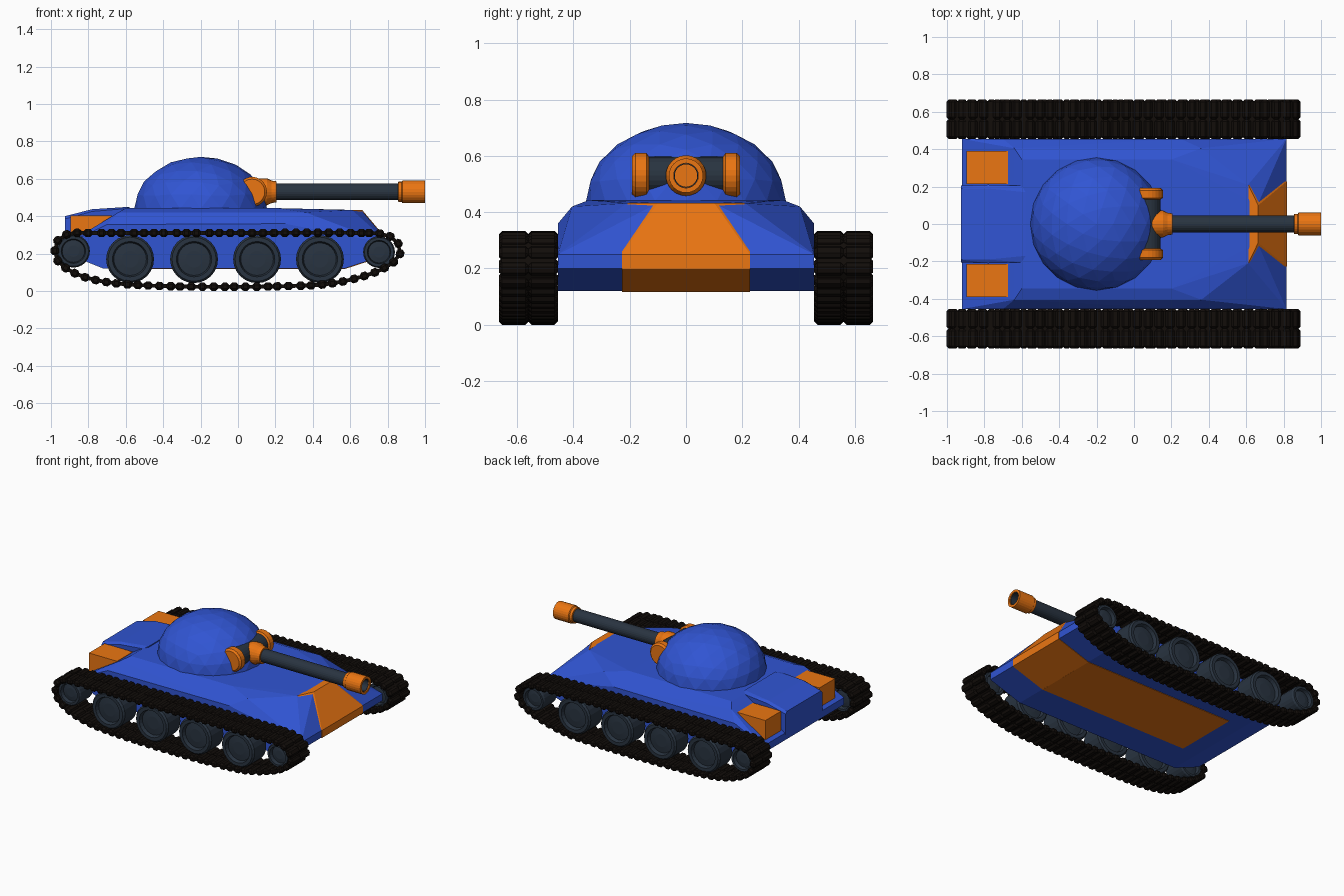
import bpy, bmesh, math
from mathutils import Vector, Matrix

if "Cube" in bpy.data.objects:
    bpy.data.objects.remove(bpy.data.objects["Cube"])


def material(name, rgb):
    m = bpy.data.materials.new(name)
    m.diffuse_color = (*rgb, 1)
    m.use_nodes = True
    m.node_tree.nodes["Principled BSDF"].inputs["Base Color"].default_value = m.diffuse_color
    return m


BLUE = material("blue_paint", (0.03, 0.09, 0.65))
ORANGE = material("orange_paint", (0.83, 0.18, 0.006))
STEEL = material("dark_steel", (0.022, 0.034, 0.052))
RUBBER = material("black_rubber", (0.006, 0.004, 0.003))


def finish(name, bm, mat):
    bmesh.ops.recalc_face_normals(bm, faces=bm.faces)
    me = bpy.data.meshes.new(name)
    bm.to_mesh(me)
    bm.free()
    me.materials.append(mat)
    ob = bpy.data.objects.new(name, me)
    bpy.context.collection.objects.link(ob)
    return ob


def hull(name, half_points, mat):
    """Faceted convex block from points mirrored across y."""
    bm = bmesh.new()
    for x, y, z in half_points:
        for s in (1, -1):
            bm.verts.new((x, y * s, z))
    res = bmesh.ops.convex_hull(bm, input=bm.verts)
    junk = {g for g in res["geom_interior"] + res["geom_unused"]
            if isinstance(g, bmesh.types.BMVert)}
    bmesh.ops.delete(bm, geom=list(junk), context='VERTS')
    return finish(name, bm, mat)


def lathe(name, profile, centre, axis, mat, sides=24):
    """Spin (radius, offset) pairs round the x or y axis."""
    bm = bmesh.new()
    c = Vector(centre)
    rings = []
    for r, d in profile:
        ring = []
        for i in range(sides):
            a = 2 * math.pi * i / sides
            u, v = r * math.cos(a), r * math.sin(a)
            p = (d, u, v) if axis == 'x' else (u, d, v)
            ring.append(bm.verts.new(c + Vector(p)))
        rings.append(ring)
    for a, b in zip(rings, rings[1:]):
        for i in range(sides):
            j = (i + 1) % sides
            bm.faces.new((a[i], a[j], b[j], b[i]))
    bm.faces.new(rings[0])
    bm.faces.new(rings[-1])
    return finish(name, bm, mat)


# Hull
hull("hull", [
    (-0.72, .455, .12), (0.57, .455, .12),
    (-0.92, .455, .20), (0.815, .455, .20),
    (-0.92, .455, .25), (0.815, .455, .25),
    (-0.70, .455, .355), (0.25, .455, .36),
    (-0.64, .405, .42), (0.36, .405, .42),
    (-0.60, .345, .443), (0.20, .345, .443),
    (0.61, .21, .432), (0.66, .10, .432)], BLUE)

# Front plate and belly strip
hull("front_plate", [
    (0.612, .208, .433), (0.664, .10, .433), (0.818, .228, .25),
    (0.818, .228, .197), (0.57, .228, .117), (0.55, .20, .25)], ORANGE)
hull("belly_strip", [(-0.60, .228, .117), (0.571, .228, .117),
                     (-0.60, .228, .15), (0.571, .228, .15)], ORANGE)

# Engine deck and rear boxes
hull("engine_deck", [
    (-0.925, .205, .24), (-0.925, .205, .385), (-0.925, .19, .40),
    (-0.78, .21, .425), (-0.78, .19, .437), (-0.60, .205, .44),
    (-0.58, .17, .45), (-0.58, .17, .30)], BLUE)
for s, side in ((1, "back"), (-1, "front")):
    bm = bmesh.new()
    bmesh.ops.create_cube(bm, size=1, matrix=Matrix.Translation((-.785, s * .3025, .33))
                          @ Matrix.Diagonal((.22, .175, .145, 1)))
    finish("rear_box_" + side, bm, ORANGE)

# Turret dome
bm = bmesh.new()
bmesh.ops.create_icosphere(bm, subdivisions=3, radius=1)
bmesh.ops.bisect_plane(bm, geom=bm.verts[:] + bm.edges[:] + bm.faces[:],
                       plane_co=(0, 0, 0), plane_no=(0, 0, 1), clear_inner=True)
bmesh.ops.holes_fill(bm, edges=[e for e in bm.edges if e.is_boundary])
bmesh.ops.transform(bm, verts=bm.verts, matrix=Matrix.Translation((-.2, 0, .44))
                    @ Matrix.Diagonal((.355, .355, .277, 1)))
finish("turret", bm, BLUE)

# Gun mount
lathe("gun_mount", [(.068, -.15), (.068, .15)], (.075, 0, .53), 'y', STEEL)
for s, side in ((1, "back"), (-1, "front")):
    lathe("mount_cap_" + side,
          [(.065, .13 * s), (.08, .14 * s), (.08, .18 * s), (.068, .192 * s)],
          (.075, 0, .53), 'y', ORANGE)

# Gun barrel, collar and hollow muzzle
gun = (0, 0, .53)
lathe("gun_collar", [(.06, .08), (.072, .12), (.072, .155), (.06, .18), (.056, .207)],
      gun, 'x', ORANGE)
lathe("gun_barrel", [(.045, .15), (.045, .90)], gun, 'x', STEEL)
lathe("muzzle", [(.044, .855), (.054, .857), (.054, .875), (.061, .88), (.061, 1.0),
                 (.044, 1.0), (.044, .91)], gun, 'x', ORANGE)
lathe("muzzle_bore", [(.0435, .90), (.0435, .993), (.04, .993), (.04, .91)],
      gun, 'x', STEEL)

# Road wheels and end wheels
WHEELS = [(-.577, .17, .128), (-.235, .17, .128), (.102, .17, .128), (.438, .17, .128),
          (-.88, .213, .088), (.754, .208, .085)]
for s, side in ((1, "back"), (-1, "front")):
    for n, (x, z, r) in enumerate(WHEELS):
        prof = [(.35 * r, .615), (.68 * r, .61), (.74 * r, .635), (.92 * r, .635), (r, .622),
                (r, .492), (.92 * r, .48), (.74 * r, .48), (.68 * r, .505), (.35 * r, .50)]
        lathe(f"wheel_{side}_{n + 1}", [(a, b * s) for a, b in prof], (x, 0, z), 'y', STEEL)

# Track centre line, resampled to even steps
CTRL = [(-.98, .215), (-.955, .15), (-.85, .085), (-.7, .047), (-.5, .03), (-.1, .022),
        (.3, .027), (.5, .04), (.7, .088), (.82, .145), (.868, .205), (.845, .27),
        (.78, .303), (.68, .31), (-.1, .31), (-.80, .31), (-.90, .307), (-.96, .275)]
N_LINKS = 68


def centre_line():
    pts = [Vector(p) for p in CTRL]
    n, dense = len(pts), []
    for i in range(n):
        a, b, c, d = (pts[(i + k) % n] for k in (-1, 0, 1, 2))
        # Limit tangents so uneven spacing cannot overshoot
        length = (c - b).length
        t0, t1 = (c - a).normalized() * length, (d - b).normalized() * length
        for k in range(40):
            t = k / 40
            dense.append(b * (2*t**3 - 3*t**2 + 1) + t0 * (t**3 - 2*t**2 + t)
                         + c * (-2*t**3 + 3*t**2) + t1 * (t**3 - t**2))
    dense.append(dense[0])
    dist = [0]
    for p, q in zip(dense, dense[1:]):
        dist.append(dist[-1] + (q - p).length)
    out, j = [], 0
    for i in range(N_LINKS):
        while dist[j + 1] < dist[-1] * i / N_LINKS:
            j += 1
        out.append(dense[j])
    return out, dist[-1] / N_LINKS


line, pitch = centre_line()

# Tracks: two chamfered pads per link, joined by a thin band
for s, side in ((1, "back"), (-1, "front")):
    bm = bmesh.new()
    band = []
    for i, p in enumerate(line):
        t = (line[(i + 1) % N_LINKS] - line[i - 1]).normalized()
        n = Vector((-t.y, t.x))
        rot = Matrix.Rotation(-math.atan2(t.y, t.x), 4, 'Y')
        for y in (.508, .612):
            pad = bmesh.ops.create_cube(
                bm, size=1, matrix=Matrix.Translation((p.x, s * y, p.y)) @ rot
                @ Matrix.Diagonal((pitch * .8, .106, .044, 1)))
            edges = {e for v in pad["verts"] for e in v.link_edges}
            bmesh.ops.bevel(bm, geom=list(edges), offset=.012, segments=1, affect='EDGES')
        band.append([bm.verts.new((p.x + n.x * h, s * y, p.y + n.y * h))
                     for h, y in ((.01, .465), (.01, .655), (-.01, .655), (-.01, .465))])
    for i in range(N_LINKS):
        a, b = band[i - 1], band[i]
        for k in range(4):
            m = (k + 1) % 4
            bm.faces.new((a[k], a[m], b[m], b[k]))
    finish("track_" + side, bm, RUBBER)
